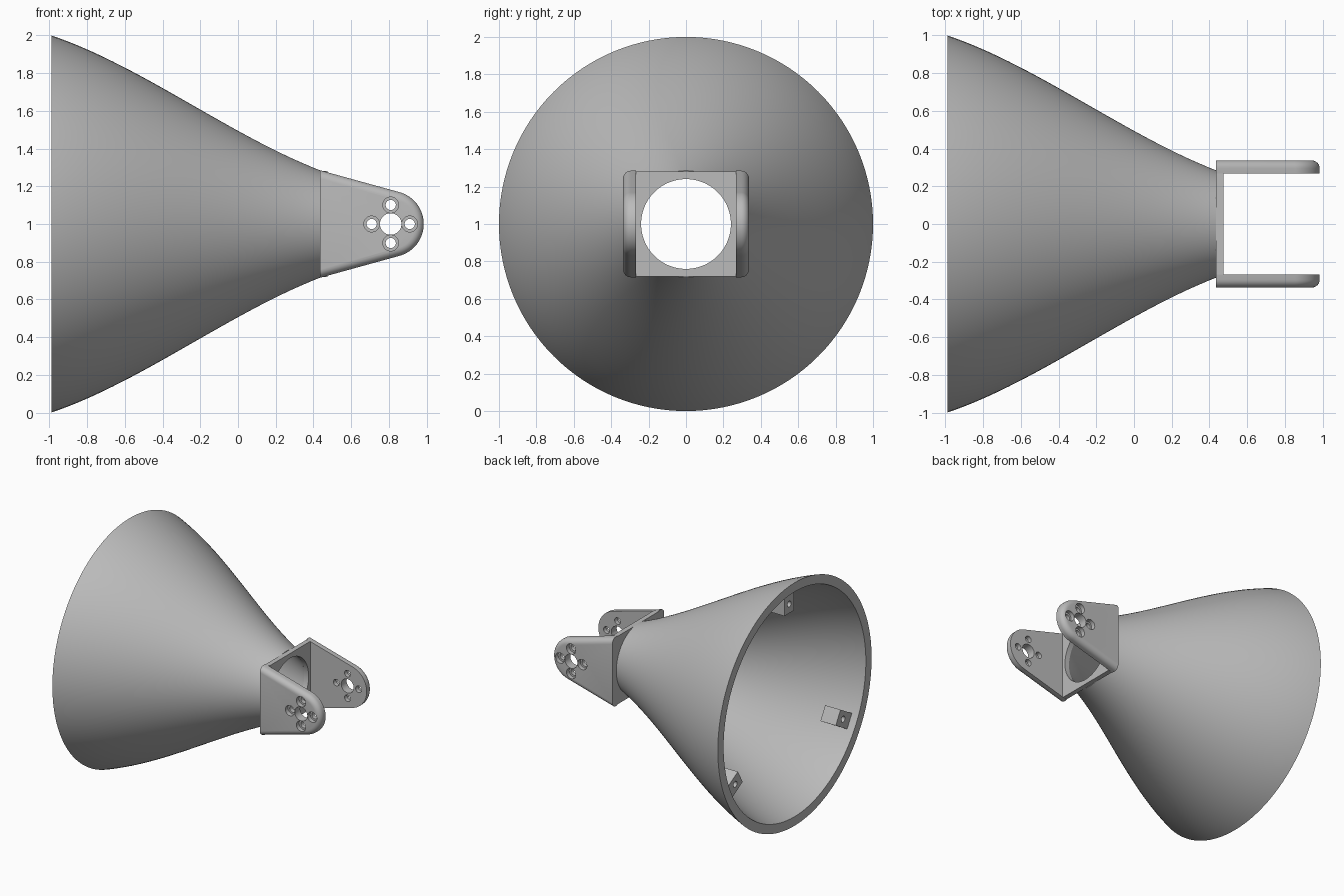
import bpy, bmesh
from math import pi, sin, cos, atan2
from mathutils import Matrix, Vector

cube = bpy.data.objects.get("Cube")
if cube:
    bpy.data.objects.remove(cube, do_unlink=True)

grey = bpy.data.materials.new("plain grey")
grey.use_nodes = True
grey.diffuse_color = (0.5, 0.5, 0.5, 1)
grey.node_tree.nodes["Principled BSDF"].inputs["Base Color"].default_value = (0.5, 0.5, 0.5, 1)

AXIS_Z = 1.0
RIM_X, NECK_X = -0.99, 0.435


def finish(bm, name):
    """Turn a bmesh into a grey object."""
    bmesh.ops.remove_doubles(bm, verts=bm.verts, dist=1e-5)
    bmesh.ops.recalc_face_normals(bm, faces=bm.faces)
    mesh = bpy.data.meshes.new(name)
    bm.to_mesh(mesh)
    bm.free()
    mesh.materials.append(grey)
    obj = bpy.data.objects.new(name, mesh)
    bpy.context.collection.objects.link(obj)
    return obj


def lathe(bm, profile, place, steps=48, closed=False):
    """Spin (x, radius) points around the x axis, then place the result."""
    part = bmesh.new()
    pts = [part.verts.new((x, 0, r)) for x, r in profile]
    pairs = list(zip(pts, pts[1:])) + ([(pts[-1], pts[0])] if closed else [])
    edges = [part.edges.new(p) for p in pairs]
    bmesh.ops.spin(part, geom=pts + edges, cent=(0, 0, 0), axis=(1, 0, 0),
                   angle=2 * pi, steps=steps)
    bmesh.ops.remove_doubles(part, verts=part.verts, dist=1e-5)
    bmesh.ops.recalc_face_normals(part, faces=part.faces)
    part.transform(place)
    temp = bpy.data.meshes.new("temp")
    part.to_mesh(temp)
    part.free()
    bm.from_mesh(temp)
    bpy.data.meshes.remove(temp)


def box(bm, low, high, place=Matrix()):
    low, high = Vector(low), Vector(high)
    size = Matrix.Diagonal((*(high - low), 1))
    bmesh.ops.create_cube(bm, size=1, matrix=place @ Matrix.Translation((low + high) / 2) @ size)


def activate(obj):
    bpy.ops.object.select_all(action='DESELECT')
    obj.select_set(True)
    bpy.context.view_layer.objects.active = obj


def cut(obj, cutter):
    """Subtract the cutter and remove it."""
    mod = obj.modifiers.new("holes", 'BOOLEAN')
    mod.operation, mod.solver, mod.object = 'DIFFERENCE', 'EXACT', cutter
    cutter.hide_render = True
    activate(obj)
    bpy.ops.object.modifier_apply(modifier=mod.name)
    bpy.data.objects.remove(cutter, do_unlink=True)


def smooth(obj, angle=0.5):
    activate(obj)
    bpy.ops.object.shade_smooth_by_angle(angle=angle)


def horn_radius(t):
    """S-shaped flare from the wide rim (t=0) to the neck (t=1)."""
    a, b = 2 * t**3 - 3 * t**2 + 1, t**3 - 2 * t**2 + t
    return a - 0.48 * b + 0.285 * (1 - a) - 0.55 * (t**3 - t**2)


axis = Matrix.Translation((0, 0, AXIS_Z))

# Hollow flared horn
ts = [i / 40 for i in range(41)]
outer = [(RIM_X + (NECK_X - RIM_X) * t, horn_radius(t)) for t in ts]
inner = [(x, r - 0.075 + 0.03 * t) for (x, r), t in zip(outer, ts)]
bm = bmesh.new()
lathe(bm, outer + inner[::-1], axis, steps=128, closed=True)
smooth(finish(bm, "horn"))

# Three drilled mounting tabs inside the rim
bm, holes = bmesh.new(), bmesh.new()
for i in range(3):
    turn = axis @ Matrix.Rotation(i * 2 * pi / 3, 4, 'X')
    box(bm, (-0.94, -0.062, 0.735), (-0.80, 0.062, 0.905), turn)
    lathe(holes, [(-0.96, 0), (-0.96, 0.024), (-0.84, 0.024), (-0.84, 0)],
          turn @ Matrix.Translation((0, 0, 0.81)), steps=24)
tabs = finish(bm, "mounting_tabs")
cut(tabs, finish(holes, "tab_hole_cutter"))
smooth(tabs)

# Bracket base plate with a round opening
bm, holes = bmesh.new(), bmesh.new()
box(bm, (NECK_X, -0.267, -0.28), (0.475, 0.267, 0.28), axis)
lathe(holes, [(0.4, 0), (0.4, 0.24), (0.5, 0.24), (0.5, 0)], axis, steps=96)
plate = finish(bm, "bracket_plate")
cut(plate, finish(holes, "plate_hole_cutter"))
smooth(plate)

# Tapered bracket arm with a rounded end and a filleted outer edge
PIVOT_X, TIP_R, Y_OUT, Y_IN = 0.81, 0.175, -0.337, -0.267
bm = bmesh.new()
arc = [1.31 * (1 - i / 16) for i in range(33)]
outline = [(NECK_X, 0.285)]
outline += [(PIVOT_X + TIP_R * cos(a), TIP_R * sin(a)) for a in arc]
outline += [(NECK_X, -0.285)]
face = bm.faces.new([bm.verts.new((x, Y_OUT, AXIS_Z + z)) for x, z in outline])
rounded = [e for e in face.edges if max(v.co.x for v in e.verts) > NECK_X + 0.01]
new = bmesh.ops.extrude_face_region(bm, geom=[face], use_keep_orig=True)["geom"]
bmesh.ops.translate(bm, vec=(0, Y_IN - Y_OUT, 0),
                    verts=[v for v in new if isinstance(v, bmesh.types.BMVert)])
bmesh.ops.recalc_face_normals(bm, faces=bm.faces)
bmesh.ops.bevel(bm, geom=rounded, offset=0.042, offset_type='OFFSET',
                segments=6, profile=0.5, affect='EDGES')
arms = finish(bm, "bracket_arms")

# Pivot hole and four counterbored screw holes
holes = bmesh.new()


def bore(x, z, profile):
    lathe(holes, profile, Matrix.Translation((x, 0, AXIS_Z + z)) @ Matrix.Rotation(pi / 2, 4, 'Z'))


bore(PIVOT_X, 0, [(-0.4, 0), (-0.4, 0.057), (-0.2, 0.057), (-0.2, 0)])
for i in range(4):
    a = i * pi / 2
    bore(PIVOT_X + 0.101 * cos(a), 0.101 * sin(a),
         [(-0.4, 0), (-0.4, 0.042), (-0.302, 0.042), (-0.302, 0.027), (-0.2, 0.027), (-0.2, 0)])
cut(arms, finish(holes, "arm_hole_cutter"))

# Mirror the arm to the back
mirror = arms.modifiers.new("mirror", 'MIRROR')
mirror.use_axis = (False, True, False)
mirror.use_mirror_merge = False
activate(arms)
bpy.ops.object.modifier_apply(modifier=mirror.name)
smooth(arms)
